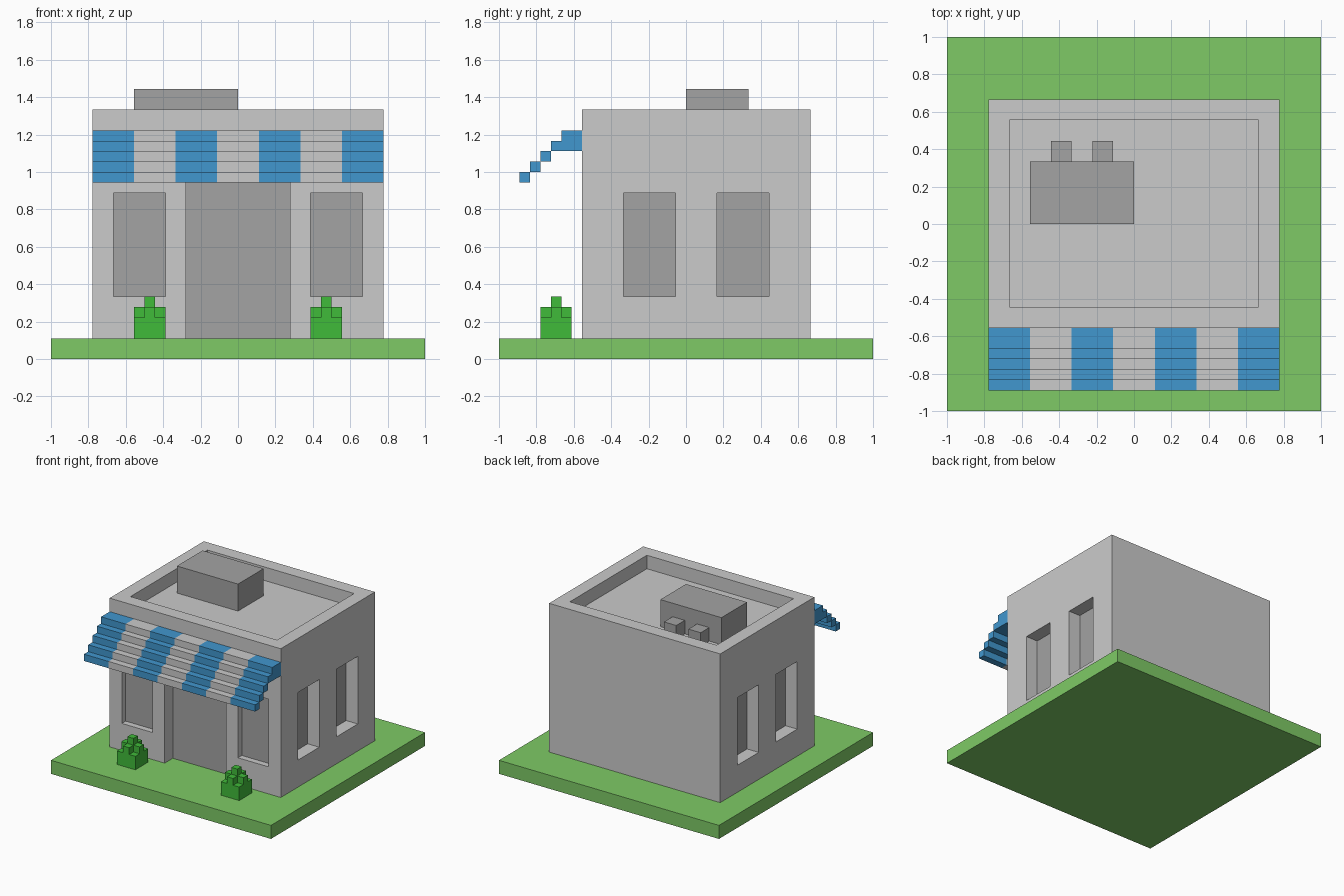
import bpy, bmesh

if "Cube" in bpy.data.objects:
    bpy.data.objects.remove(bpy.data.objects["Cube"])

U = 1 / 18  # block unit: every size below is counted in blocks


def material(name, rgb):
    m = bpy.data.materials.new(name)
    m.diffuse_color = (*rgb, 1)
    m.use_nodes = True
    m.node_tree.nodes["Principled BSDF"].inputs["Base Color"].default_value = m.diffuse_color
    return m


WALL = material("light_grey", (0.597, 0.597, 0.597))
DARK = material("dark_grey", (0.367, 0.367, 0.367))
GRASS = material("grass_green", (0.209, 0.591, 0.133))
LEAF = material("leaf_green", (0.051, 0.497, 0.042))
BLUE = material("awning_blue", (0.053, 0.309, 0.623))


def blocks(name, mat, *boxes):
    """One object made of boxes given as (x0, x1, y0, y1, z0, z1) in blocks."""
    bm = bmesh.new()
    for x0, x1, y0, y1, z0, z1 in boxes:
        vs = bmesh.ops.create_cube(bm, size=1)["verts"]
        for v in vs:
            v.co.x = (x1 if v.co.x > 0 else x0) * U
            v.co.y = (y1 if v.co.y > 0 else y0) * U
            v.co.z = (z1 if v.co.z > 0 else z0) * U
    mesh = bpy.data.meshes.new(name)
    bm.to_mesh(mesh)
    bm.free()
    mesh.materials.append(mat)
    ob = bpy.data.objects.new(name, mesh)
    bpy.context.collection.objects.link(ob)
    return ob


def cut(target, box):
    """Subtract a box from the target for good."""
    cutter = blocks("cutter", WALL, box)
    cutter.hide_render = True
    mod = target.modifiers.new("cut", "BOOLEAN")
    mod.operation, mod.solver, mod.object = "DIFFERENCE", "EXACT", cutter
    bpy.context.view_layer.objects.active = target
    bpy.ops.object.modifier_apply(modifier=mod.name)
    bpy.data.objects.remove(cutter, do_unlink=True)


# lawn and building with sunken roof
blocks("lawn", GRASS, (-18, 18, -18, 18, 0, 2))
walls = blocks("walls", WALL, (-14, 14, -10, 12, 2, 24))
cut(walls, (-12, 12, -8, 10, 22, 26))

T = 0.1  # pane thickness in blocks

# recessed door
cut(walls, (-5, 5, -12, -8, 1, 18))
blocks("door", DARK, (-5, 5, -8 - T, -8, 2, 18))

for side, s in (("left", -1), ("right", 1)):
    # front window
    x0, x1 = sorted((7 * s, 12 * s))
    cut(walls, (x0, x1, -12, -9, 6, 16))
    blocks(f"front_window_{side}", DARK, (x0, x1, -9 - T, -9, 6, 16))
    # two side windows
    for i, y in enumerate((-6, 3)):
        x0, x1 = sorted((12 * s, 16 * s))
        cut(walls, (x0, x1, y, y + 5, 6, 16))
        x0, x1 = sorted((12 * s, (12 + T) * s))
        blocks(f"{side}_window_{i + 1}", DARK, (x0, x1, y, y + 5, 6, 16))
    # bush: square base, cross, top block
    c = 8.5 * s - 1.5
    blocks(f"bush_{side}", LEAF,
           (c, c + 3, -14, -11, 2, 4),
           (c, c + 3, -13, -12, 4, 5),
           (c + 1, c + 2, -14, -13, 4, 5),
           (c + 1, c + 2, -12, -11, 4, 5),
           (c + 1, c + 2, -13, -12, 5, 6))

# stepped awning in alternating stripes
for i in range(7):
    x = -14 + 4 * i
    steps = [(x, x + 4, -16 + k, -15 + k, 17 + k, 18 + k) for k in range(4)]
    blocks(f"awning_stripe_{i + 1}", WALL if i % 2 else BLUE,
           (x, x + 4, -12, -10, 20, 22), *steps)

# rooftop unit with two ducts at the back
blocks("roof_unit", DARK, (-10, 0, 0, 6, 22, 26))
for i, x in enumerate((-8, -4)):
    blocks(f"roof_duct_{i + 1}", DARK, (x, x + 2, 6, 8, 22, 24))
